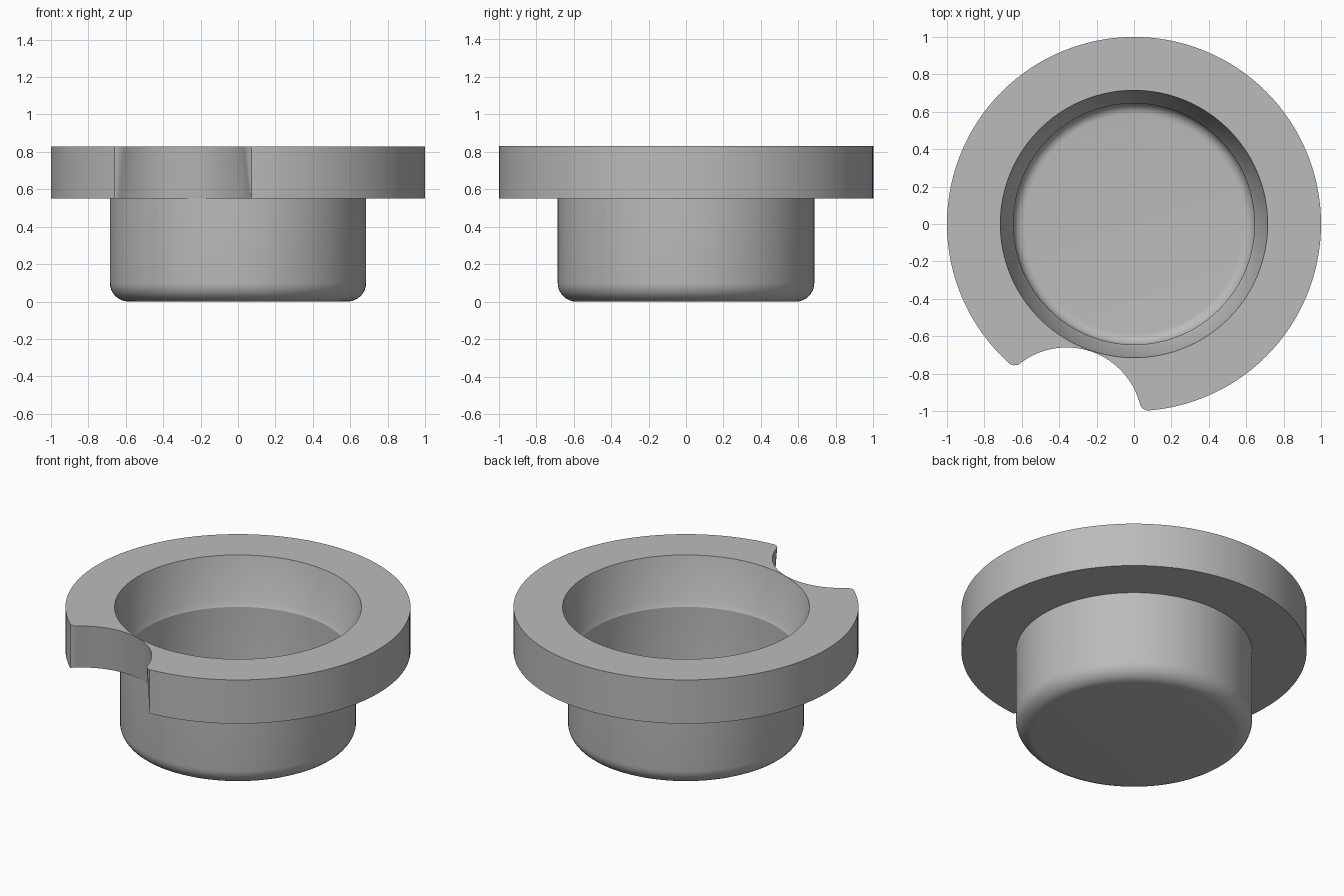
import bpy, bmesh
from math import sin, cos, pi, radians
from mathutils import Vector

if "Cube" in bpy.data.objects:
    bpy.data.objects.remove(bpy.data.objects["Cube"], do_unlink=True)

grey = bpy.data.materials.new("plain grey")
grey.use_nodes = True
shade = (0.5, 0.5, 0.5, 1)
grey.diffuse_color = shade
grey.node_tree.nodes["Principled BSDF"].inputs["Base Color"].default_value = shade


def make_object(name, bm):
    bmesh.ops.recalc_face_normals(bm, faces=bm.faces[:])
    mesh = bpy.data.meshes.new(name)
    bm.to_mesh(mesh)
    bm.free()
    mesh.materials.append(grey)
    obj = bpy.data.objects.new(name, mesh)
    bpy.context.collection.objects.link(obj)
    return obj


def fillet(r, z, radius, steps=8):
    """Quarter round from the flat bottom up into the side wall."""
    return [(r + radius * sin(a), z - radius * cos(a))
            for a in (i * pi / 2 / steps for i in range(steps + 1))]


# Flanged cup: revolved profile, from the outer bottom round to the inner floor
outer = fillet(0.585, 0.1, 0.1) + [(0.685, 0.55), (1, 0.55), (1, 0.83)]
inner = fillet(0.585, 0.1, 0.06) + [(0.645, 0.53), (0.66, 0.56), (0.715, 0.83)]
profile = outer + inner[::-1]
SIDES = 128
bm = bmesh.new()
rings = [[bm.verts.new((r * cos(2 * pi * i / SIDES), r * sin(2 * pi * i / SIDES), z))
          for i in range(SIDES)] for r, z in profile]
for low, high in zip(rings, rings[1:]):
    for i in range(SIDES):
        j = (i + 1) % SIDES
        bm.faces.new((low[i], low[j], high[j], high[i]))
bm.faces.new(rings[0])
bm.faces.new(rings[-1])
cup = make_object("flanged_cup", bm)

# Notch cutter: tapered scoop whose corners are rounded at the top only
centre = Vector((-0.36, -1.065))
axis = -centre.normalized()
side = Vector((axis.y, -axis.x))
WIDE = 0.437
half = [(57.8 * i / 20, 0.405) for i in range(1, 21)]
half += [(59.5, 0.41), (61.2, 0.42), (62.5, WIDE), (80, 0.7)]
scoop = [(-a, r) for a, r in reversed(half)] + [(0, 0.405)] + half
bm = bmesh.new()
levels = []
for z, flare in ((0.53, 1), (0.55, 1), (0.83, 0), (0.86, 0)):
    ring = []
    for angle, r in scoop:
        r = max(r, r + (WIDE - r) * flare)
        a = radians(angle)
        p = centre + axis * r * cos(a) + side * r * sin(a)
        ring.append(bm.verts.new((p.x, p.y, z)))
    levels.append(ring)
for low, high in zip(levels, levels[1:]):
    for i in range(len(low)):
        j = (i + 1) % len(low)
        bm.faces.new((low[i], low[j], high[j], high[i]))
bm.faces.new(levels[0])
bm.faces.new(levels[-1])
cutter = make_object("notch_cutter", bm)
cutter.hide_render = True
cutter.hide_set(True)

notch = cup.modifiers.new("notch", "BOOLEAN")
notch.operation = "DIFFERENCE"
notch.solver = "EXACT"
notch.object = cutter

# Apply the cut, then smooth the round faces and keep the edges sharp
bpy.context.view_layer.objects.active = cup
cup.select_set(True)
bpy.ops.object.modifier_apply(modifier=notch.name)
bpy.data.objects.remove(cutter, do_unlink=True)
bpy.ops.object.shade_smooth_by_angle(angle=radians(25))
